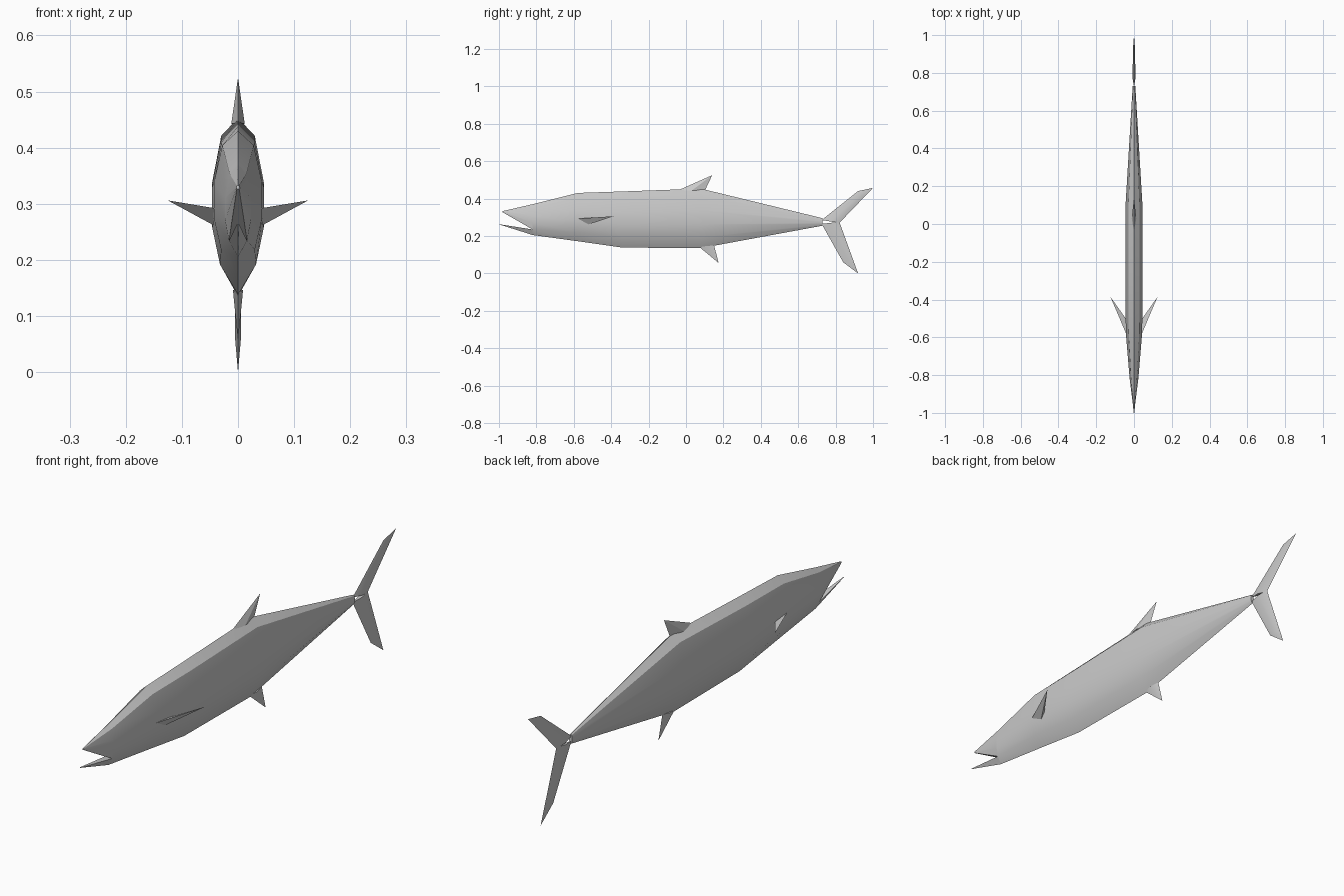
import bpy
import bmesh
import math

cube = bpy.data.objects.get("Cube")
if cube:
    bpy.data.objects.remove(cube, do_unlink=True)

grey = bpy.data.materials.new("fish grey")
grey.use_nodes = True
grey.diffuse_color = (0.6, 0.6, 0.6, 1)
grey.node_tree.nodes["Principled BSDF"].inputs["Base Color"].default_value = (0.6, 0.6, 0.6, 1)


def loft(name, rings, angle=30):
    """Skin a list of equal-length point rings and close both ends."""
    bm = bmesh.new()
    loops = [[bm.verts.new(p) for p in ring] for ring in rings]
    n = len(loops[0])
    for a, b in zip(loops, loops[1:]):
        for i in range(n):
            j = (i + 1) % n
            bm.faces.new((a[i], a[j], b[j], b[i]))
    bm.faces.new(loops[0])
    bm.faces.new(loops[-1])
    bmesh.ops.remove_doubles(bm, verts=bm.verts, dist=0.0005)
    bmesh.ops.recalc_face_normals(bm, faces=bm.faces)
    mesh = bpy.data.meshes.new(name)
    bm.to_mesh(mesh)
    bm.free()
    mesh.materials.append(grey)
    obj = bpy.data.objects.new(name, mesh)
    bpy.context.collection.objects.link(obj)
    bpy.ops.object.select_all(action="DESELECT")
    obj.select_set(True)
    bpy.context.view_layer.objects.active = obj
    bpy.ops.object.shade_smooth_by_angle(angle=math.radians(angle))
    return obj


# Half cross-section: share of half width, share of depth from the back down
UPPER = [(0, 0), (0.65, 0.1), (1, 0.36), (1, 0.6), (0.7, 0.82)]
LOWER = [(0.7, 0.82), (0, 1)]
WHOLE = UPPER + [(0, 1)]


def section(profile, y, top, bottom, width):
    half = [(x * width, y, top + t * (bottom - top)) for x, t in profile]
    return half + [(-x, y, z) for x, y, z in reversed(half) if x > 0]


def diamond(front, back, width):
    """Thin fin section from (y, z) front edge to (y, z) back edge."""
    y, z = (front[0] + back[0]) / 2, (front[1] + back[1]) / 2
    return [(0, *front), (width, y, z), (0, *back), (-width, y, z)]


# Body: y, top, bottom, half width
stations = [
    (-0.82, 0.37, 0.205, 0.023),
    (-0.58, 0.43, 0.172, 0.043),
    (-0.34, 0.438, 0.138, 0.046),
    (0.08, 0.453, 0.135, 0.046),
    (0.73, 0.295, 0.255, 0.007),
]
loft("body", [section(WHOLE, *s) for s in stations])

# Open mouth: both jaws continue the first body section
loft("upper_jaw", [section(UPPER, -0.98, 0.333, 0.325, 0.003),
                   section(UPPER, *stations[0])])
loft("lower_jaw", [section(LOWER, -1.0, 0.268, 0.262, 0.003),
                   section(LOWER, *stations[0])])

# Tail lobes
loft("upper_tail_lobe", [diamond((0.725, 0.285), (0.82, 0.27), 0.008),
                         diamond((0.92, 0.44), (0.95, 0.405), 0.005),
                         diamond((1.0, 0.457), (1.0, 0.457), 0)])
loft("lower_tail_lobe", [diamond((0.725, 0.265), (0.82, 0.275), 0.008),
                         diamond((0.84, 0.06), (0.9, 0.055), 0.005),
                         diamond((0.92, 0.0), (0.92, 0.0), 0)])

# Dorsal and anal fins
loft("dorsal_fin", [diamond((-0.04, 0.445), (0.1, 0.44), 0.012),
                    diamond((0.14, 0.525), (0.14, 0.525), 0)])
loft("anal_fin", [diamond((0.07, 0.142), (0.15, 0.15), 0.009),
                  diamond((0.175, 0.055), (0.175, 0.055), 0)])

# Pectoral fins sweep back and outwards
for side, label in ((1, "left"), (-1, "right")):
    root = [(0.04, -0.585, 0.292), (0.044, -0.52, 0.262), (0.044, -0.5, 0.285)]
    tip = (0.125, -0.385, 0.306)
    loft(label + "_pectoral_fin",
         [[(side * x, y, z) for x, y, z in root],
          [(side * tip[0], tip[1], tip[2])] * 3])
